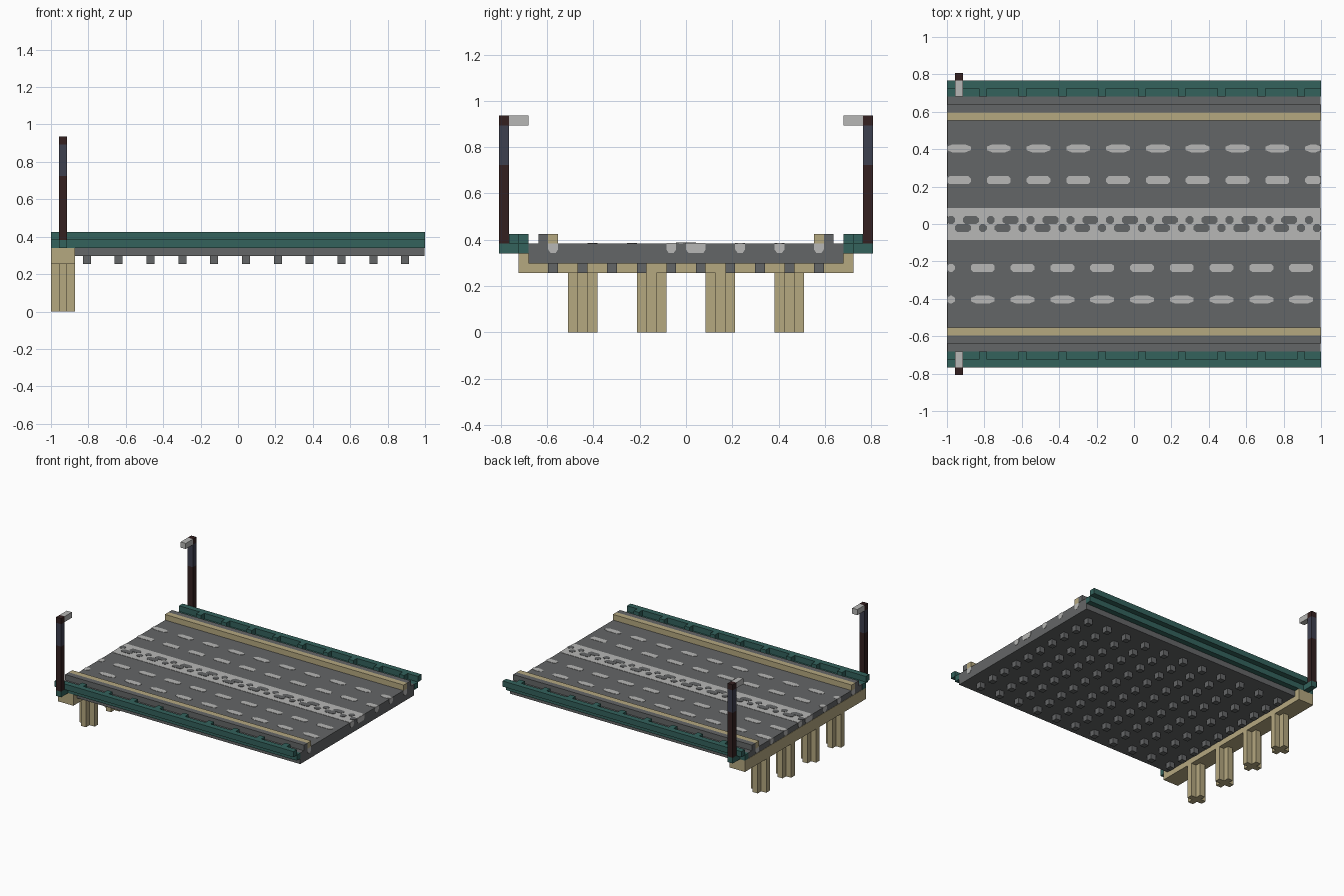
import bpy, bmesh
from mathutils import Vector

cube = bpy.data.objects.get("Cube")
if cube:
    bpy.data.objects.remove(cube, do_unlink=True)

U = 2 / 47      # one building block; lengths below are counted in blocks
LEN = 47
SKIN = 0.05     # thickness of painted plates


def material(name, rgb):
    m = bpy.data.materials.new(name)
    m.use_nodes = True
    m.diffuse_color = (*rgb, 1)
    m.node_tree.nodes["Principled BSDF"].inputs["Base Color"].default_value = (*rgb, 1)
    return m


ASPHALT = material("asphalt grey", (0.127, 0.133, 0.135))
PAINT = material("pale paint", (0.474, 0.474, 0.465))
STONE = material("tan stone", (0.462, 0.392, 0.216))
TEAL = material("teal steel", (0.033, 0.122, 0.107))
BROWN = material("dark brown", (0.034, 0.0144, 0.0144))
NAVY = material("slate navy", (0.048, 0.05, 0.078))


def prism(bm, pts, depth):
    """Extrude a closed outline (block units) along a depth vector."""
    place = lambda p: bm.verts.new(((p[0] - LEN / 2) * U, p[1] * U, p[2] * U))
    a = [place(p) for p in pts]
    b = [place(Vector(p) + Vector(depth)) for p in pts]
    bm.faces.new(a[::-1])
    bm.faces.new(b)
    for i in range(len(a)):
        j = (i + 1) % len(a)
        bm.faces.new((a[i], a[j], b[j], b[i]))


def finish(name, bm, mat):
    bmesh.ops.recalc_face_normals(bm, faces=bm.faces)
    mesh = bpy.data.meshes.new(name)
    bm.to_mesh(mesh)
    bm.free()
    mesh.materials.append(mat)
    obj = bpy.data.objects.new(name, mesh)
    bpy.context.collection.objects.link(obj)
    return obj


def boxes(name, mat, items):
    """Each item is (x range, y range, z range)."""
    bm = bmesh.new()
    for (x0, x1), (y0, y1), (z0, z1) in items:
        prism(bm, [(x0, y0, z0), (x1, y0, z0), (x1, y1, z0), (x0, y1, z0)], (0, 0, z1 - z0))
    return finish(name, bm, mat)


def chamfered(x0, x1, y0, y1, cx, cy):
    return [(x0 + cx, y0), (x1 - cx, y0), (x1, y0 + cy), (x1, y1 - cy),
            (x1 - cx, y1), (x0 + cx, y1), (x0, y1 - cy), (x0, y0 + cy)]


def road_marks(name, mat, rects, z, cx=0.3):
    bm = bmesh.new()
    for x0, x1, y0 in rects:
        pts = chamfered(x0, x1, y0, y0 + 1, min(cx, (x1 - x0) * 0.4), 0.28)
        prism(bm, [(x, y, z) for x, y in pts], (0, 0, SKIN))
    finish(name, bm, mat)


def both(lo, hi):
    """The same range on the back (+y) and front (-y) side."""
    return ((lo, hi), (-hi, -lo))


full = (0, LEN)
inner = (SKIN, LEN - SKIN)

# Deck slab, with its lower layer stopping at the cap beam
boxes("road_deck", ASPHALT, [(inner, (-16, 16), (8, 9)), ((3, LEN - SKIN), (-16, 16), (7, 8))])
boxes("deck_studs", ASPHALT, [((x, x + 1), (y, y + 1), (6, 7))
                              for x in range(4, LEN, 4) for y in range(-14, 14, 3)])

# Kerbs: tan inside, grey outside
boxes("kerb_inner", STONE, [(full, y, (9, 10)) for y in both(13, 14)])
boxes("kerb_outer", ASPHALT, [(full, y, (9, 10)) for y in both(14, 15)])

# Side rails: lower ledge, raised outer beam and regular brackets
for side, ledge, beam in zip(("back", "front"), both(16, 17), both(17, 18)):
    boxes(side + "_rail_ledge", TEAL, [(full, ledge, (8, 9))])
    boxes(side + "_rail_beam", TEAL, [(full, beam, (9, 10))])
    boxes(side + "_rail_brackets", TEAL, [((x, x + 1), ledge, (9, 10)) for x in range(4, LEN, 5)])

# Lamp posts
for side, base, post, arm in zip(("back", "front"), both(17, 19), both(18, 19), both(16, 18)):
    boxes(side + "_lamp_base", TEAL, [((1, 2), base, (8, 9))])
    boxes(side + "_lamp_post", BROWN, [((1, 2), post, (9, 17)), ((1, 2), post, (21, 22))])
    boxes(side + "_lamp_neck", NAVY, [((1, 2), post, (17, 21))])
    boxes(side + "_lamp_arm", PAINT, [((1, 2), arm, (21, 22))])

# Cap beam and cross-shaped piers
boxes("cap_beam", STONE, [((0, 3), (-17, 17), (6, 8))])
for i, y in enumerate((-12, -5, 2, 9)):
    bm = bmesh.new()
    cross = [(1, 0), (2, 0), (2, 1), (3, 1), (3, 2), (2, 2),
             (2, 3), (1, 3), (1, 2), (0, 2), (0, 1), (1, 1)]
    prism(bm, [(px, y + py, 0) for px, py in cross], (0, 0, 6))
    finish("pier_%d" % (i + 1), bm, STONE)


# Lane dashes: three blocks on, two off
def dashes(start, y):
    spans = [(max(x, 0), min(x + 3, LEN)) for x in range(start, LEN, 5)]
    return [(a, b, y) for a, b in spans if b > a]


road_marks("outer_lane_dashes", PAINT, dashes(0, 9) + dashes(-2, -10), 9, 0.7)
road_marks("inner_lane_dashes", PAINT, dashes(0, 5) + dashes(-2, -6), 9)

# Median band with a staggered dark pattern
boxes("median_band", PAINT, [(inner, (-2, 2), (9, 9 + SKIN))])
pattern = []
for x in range(0, LEN, 5):
    pattern += [(x, x + 1, 0), (x + 2, x + 4, 0), (x + 1, x + 3, -1), (x + 4, x + 5, -1)]
road_marks("median_pattern", ASPHALT,
           [(a, min(b, LEN), y) for a, b, y in pattern if a < LEN], 9 + SKIN)


# Paint running down over the deck ends
def end_marks(name, x, spans):
    bm = bmesh.new()
    for y0, y1 in spans:
        outline = [(y0, 9), (y0, 8.4), (y0 + 0.25, 8.05), (y1 - 0.25, 8.05), (y1, 8.4), (y1, 9)]
        prism(bm, [(x, y, z) for y, z in outline], (SKIN, 0, 0))
    finish(name, bm, PAINT)


shared = [*both(13, 14), (5, 6), (9, 10)]
end_marks("left_end_paint", LEN - SKIN, shared + [(-2, -1), (0, 2)])
end_marks("right_end_paint", 0, shared + [(-2, 0), (1, 2), (-6, -5), (-10, -9)])
